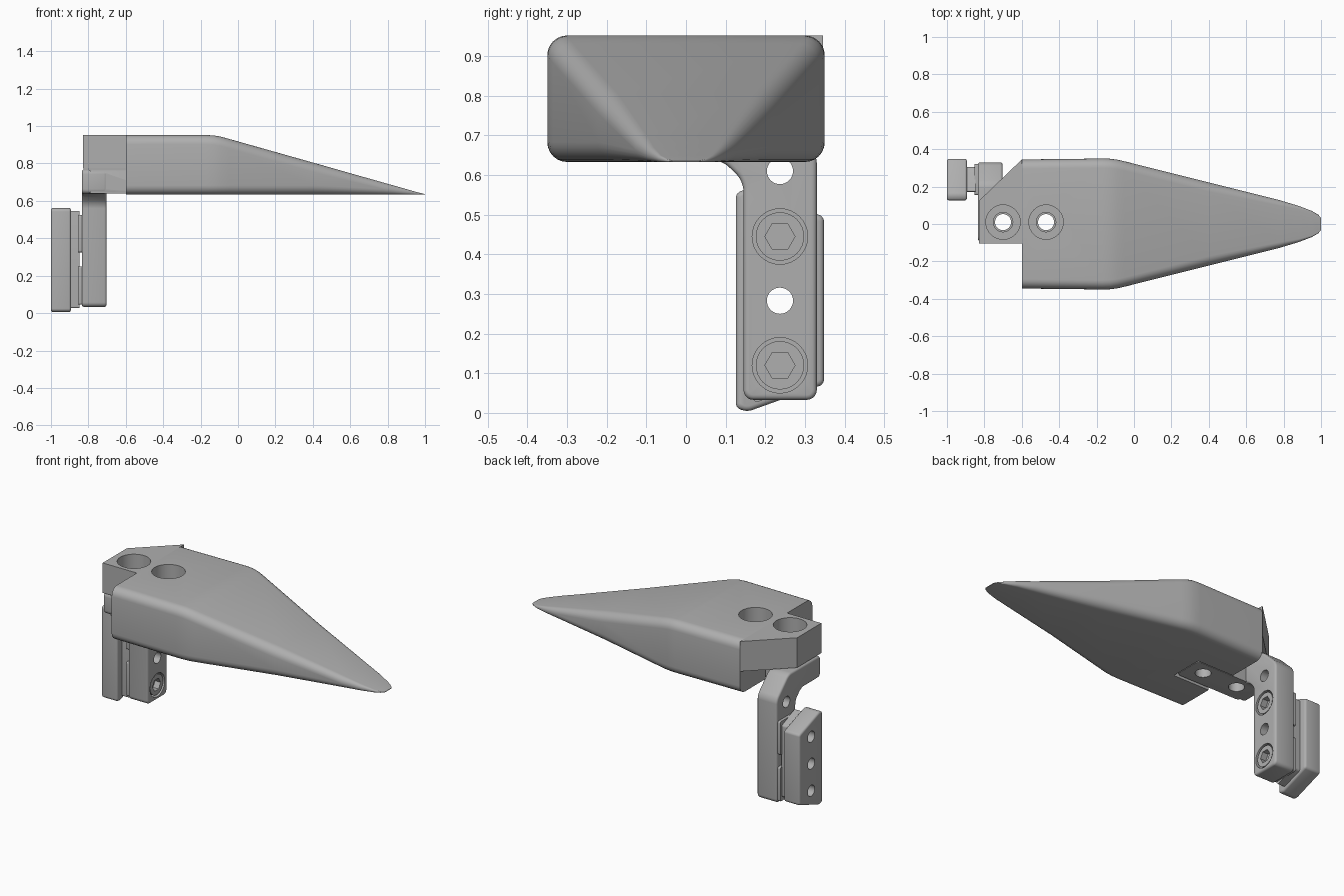
import bpy, bmesh, math
from mathutils import Matrix, Vector

if "Cube" in bpy.data.objects:
    bpy.data.objects.remove(bpy.data.objects["Cube"])

grey = bpy.data.materials.new("satin grey")
grey.use_nodes = True
COLOR = (0.43, 0.43, 0.43, 1)
grey.diffuse_color = COLOR
grey.node_tree.nodes["Principled BSDF"].inputs["Base Color"].default_value = COLOR


def finish(name, bm):
    bmesh.ops.recalc_face_normals(bm, faces=bm.faces)
    mesh = bpy.data.meshes.new(name)
    bm.to_mesh(mesh)
    bm.free()
    mesh.materials.append(grey)
    ob = bpy.data.objects.new(name, mesh)
    bpy.context.collection.objects.link(ob)
    return ob


def prism(name, pts, axis, lo, hi, corner=0, edge=0):
    """Extrude a profile along x (points are y, z) or z (points are x, y)."""
    place = (lambda a, b, t: (t, a, b)) if axis == 'x' else (lambda a, b, t: (a, b, t))
    k = 0 if axis == 'x' else 2
    bm = bmesh.new()
    rings = [[bm.verts.new(place(a, b, t)) for a, b in pts] for t in (lo, hi)]
    n = len(pts)
    for ring in rings:
        bm.faces.new(ring)
    for i in range(n):
        j = (i + 1) % n
        bm.faces.new((rings[0][i], rings[0][j], rings[1][j], rings[1][i]))
    bmesh.ops.recalc_face_normals(bm, faces=bm.faces)
    if corner:
        along = [e for e in bm.edges if abs(e.verts[0].co[k] - e.verts[1].co[k]) > 1e-5]
        bmesh.ops.bevel(bm, geom=along, offset=corner, segments=5, profile=0.5, affect='EDGES')
    if edge:
        rim = [e for e in bm.edges if abs(e.verts[0].co[k] - e.verts[1].co[k]) < 1e-5]
        bmesh.ops.bevel(bm, geom=rim, offset=edge, segments=3, profile=0.5, affect='EDGES')
    return finish(name, bm)


def box(a0, a1, b0, b1):
    return [(a0, b0), (a1, b0), (a1, b1), (a0, b1)]


def rod(name, axis, a, b, r, lo, hi, sides=32):
    """Cylinder along x at (y, z) or along z at (x, y)."""
    bm = bmesh.new()
    bmesh.ops.create_cone(bm, cap_ends=True, segments=sides, radius1=r, radius2=r, depth=hi - lo)
    mid = (lo + hi) / 2
    if axis == 'x':
        turn = Matrix.Translation((mid, a, b)) @ Matrix.Rotation(math.pi / 2, 4, 'Y')
    else:
        turn = Matrix.Translation((a, b, mid))
    bmesh.ops.transform(bm, matrix=turn, verts=bm.verts)
    return finish(name, bm)


def combine(ob, tool, operation='DIFFERENCE'):
    tool.hide_render = True
    mod = ob.modifiers.new("combine", 'BOOLEAN')
    mod.operation, mod.object, mod.solver = operation, tool, 'EXACT'
    bpy.context.view_layer.objects.active = ob
    bpy.ops.object.modifier_apply(modifier=mod.name)
    bpy.data.objects.remove(tool)


# Tapered wedge body: rounded rectangles lofted along x
BASE = 0.633


def section(x, w, top):
    h = top - BASE
    r = min(0.05, 0.47 * h, 0.8 * w)
    pts = []
    for q, (sy, sz) in enumerate(((1, 1), (-1, 1), (-1, -1), (1, -1))):
        for s in range(7):
            a = math.pi / 2 * (q + s / 6)
            pts.append(Vector((x, sy * (w - r) + r * math.cos(a),
                               BASE + h / 2 + sz * (h / 2 - r) + r * math.sin(a))))
    return pts


stations = [(-0.6, 0.345, 0.952), (-0.17, 0.35, 0.952), (-0.13, 0.349, 0.95),
            (-0.09, 0.344, 0.943), (-0.05, 0.335, 0.932), (0.4, 0.222, 0.805),
            (0.78, 0.127, 0.697), (0.88, 0.097, 0.669), (0.95, 0.07, 0.649),
            (0.985, 0.05, 0.64), (1.0, 0.033, 0.636)]
bm = bmesh.new()
rings = [[bm.verts.new(p) for p in section(*s)] for s in stations]
for r0, r1 in zip(rings, rings[1:]):
    for i in range(len(r0)):
        j = (i + 1) % len(r0)
        bm.faces.new((r0[i], r0[j], r1[j], r1[i]))
bm.faces.new(rings[0])
bm.faces.new(rings[-1])
body = finish("wedge_body", bm)

# Slot under the body for the bracket foot
combine(body, prism("slot", box(-0.7, -0.36, -0.1, 0.1), 'z', 0.5, 0.772))

# Chamfered ear behind the body
ear = prism("mounting_ear", [(-0.828, -0.105), (-0.6, -0.105), (-0.6, 0.345), (-0.828, 0.125)],
            'z', 0.772, 0.952)

# Bracket: cranked arm joined to a horizontal foot
arm = prism("bracket_arm", [(0.145, 0.033), (0.33, 0.033), (0.33, 0.655), (0.215, 0.768),
                            (-0.09, 0.768), (-0.09, 0.638), (0.09, 0.638), (0.145, 0.585)],
            'x', -0.835, -0.703, corner=0.025, edge=0.012)
foot = prism("foot", box(-0.8, -0.37, -0.088, 0.088), 'z', 0.639, 0.767, corner=0.025)
combine(arm, foot, 'UNION')

# Vertical bolt holes with deep counterbores
for part, x in ((ear, -0.7), (body, -0.47)):
    combine(part, rod("bore", 'z', x, 0.01, 0.092, 0.82, 1.1))
    combine(part, rod("hole", 'z', x, 0.01, 0.052, 0.5, 0.9))
    combine(arm, rod("hole", 'z', x, 0.01, 0.043, 0.5, 0.9))

# Clamp: outer plate, neck and two pads against the arm
Y = 0.237
plate = prism("clamp_plate", [(0.126, 0.012), (0.155, 0.003), (0.348, 0.072), (0.348, 0.495),
                              (0.155, 0.565), (0.126, 0.555)],
              'x', -1.0, -0.893, corner=0.012, edge=0.012)
neck = prism("clamp_neck", [(0.172, 0.025), (0.305, 0.07), (0.305, 0.5), (0.172, 0.55)],
             'x', -0.9, -0.848, corner=0.01)
pads = [prism("clamp_pad", box(0.155, 0.32, z0, z1), 'x', -0.852, -0.83, corner=0.01)
        for z0, z1 in ((0.045, 0.25), (0.325, 0.525))]

# Cross holes along x
SCREWS = (0.12, 0.445)
for z in SCREWS + (0.283, 0.61):
    combine(arm, rod("hole", 'x', Y, z, 0.033, -0.9, -0.6))
    if z < 0.6:
        for part in (plate, neck):
            combine(part, rod("hole", 'x', Y, z, 0.033, -1.1, -0.8))

# Socket screws sunk in the arm
screws = []
for z in SCREWS:
    combine(arm, rod("bore", 'x', Y, z, 0.07, -0.775, -0.6))
    head = rod("socket_screw", 'x', Y, z, 0.061, -0.775, -0.708)
    combine(head, rod("socket", 'x', Y, z, 0.038, -0.745, -0.6, sides=6))
    shank = rod("screw_shank", 'x', Y, z, 0.032, -0.95, -0.77)
    screws += [head, shank]

# Smooth rounded surfaces, keep machined edges crisp
bpy.ops.object.select_all(action='DESELECT')
for ob in [body, ear, arm, plate, neck] + pads + screws:
    ob.select_set(True)
    bpy.context.view_layer.objects.active = ob
bpy.ops.object.shade_smooth_by_angle(angle=math.radians(32))
